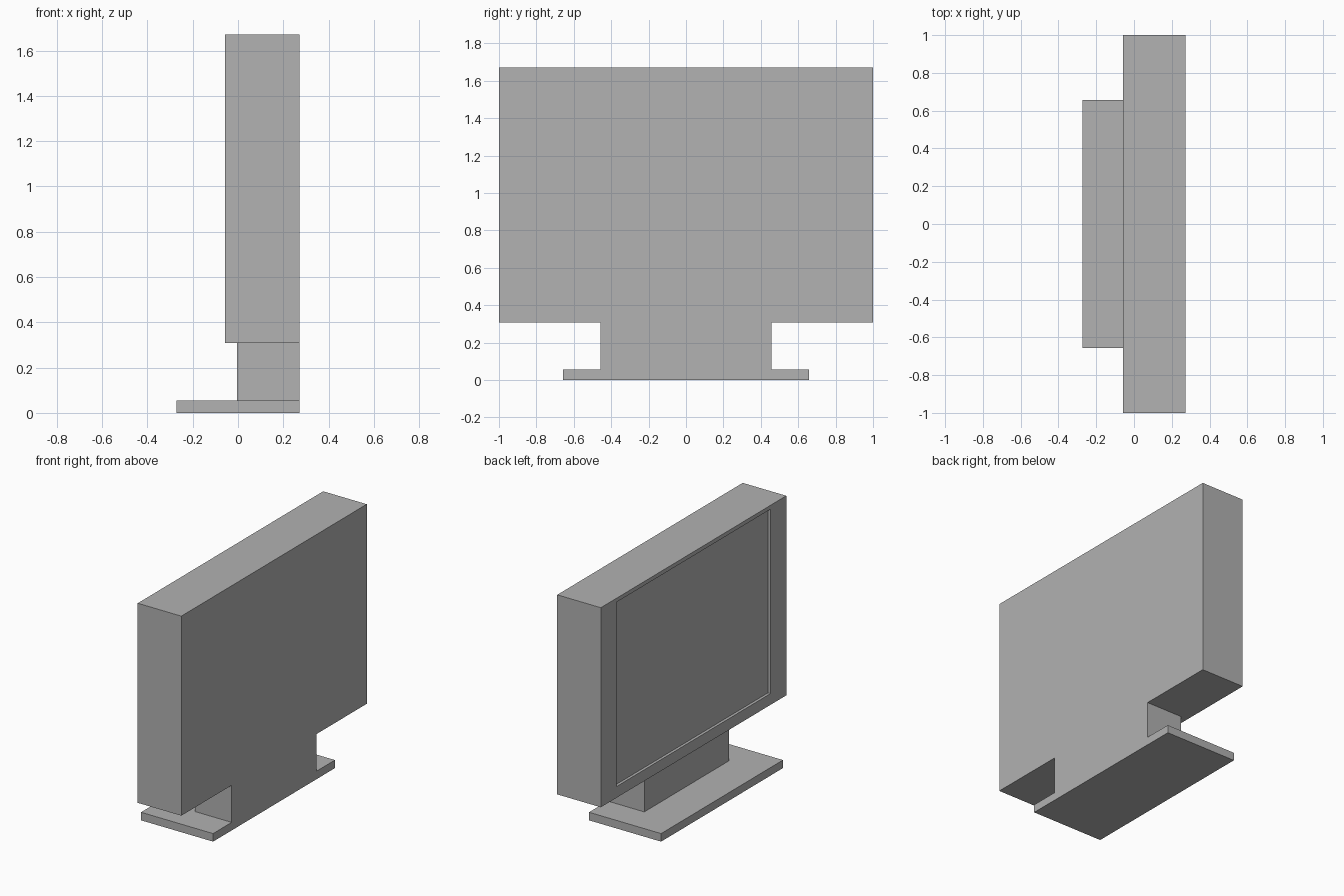
import bpy
import bmesh

cube = bpy.data.objects.get("Cube")
if cube:
    bpy.data.objects.remove(cube, do_unlink=True)

# Single plain grey
GREY = (0.445, 0.445, 0.445, 1.0)
grey = bpy.data.materials.new("plain grey")
grey.use_nodes = True
grey.diffuse_color = GREY
grey.node_tree.nodes["Principled BSDF"].inputs["Base Color"].default_value = GREY


def box_mesh(lo, hi):
    """Axis-aligned box as a bmesh."""
    bm = bmesh.new()
    bmesh.ops.create_cube(bm, size=1.0)
    for v in bm.verts:
        v.co = [l + (c + 0.5) * (h - l) for c, l, h in zip(v.co, lo, hi)]
    bm.normal_update()
    return bm


def finish(name, bm):
    bmesh.ops.recalc_face_normals(bm, faces=bm.faces)
    mesh = bpy.data.meshes.new(name)
    bm.to_mesh(mesh)
    bm.free()
    mesh.materials.append(grey)
    obj = bpy.data.objects.new(name, mesh)
    bpy.context.collection.objects.link(obj)
    return obj


BACK = 0.272          # shared flush rear plane
BASE_TOP, NECK_TOP, TOP = 0.055, 0.308, 1.67

# Foot plate and the block that carries the display
finish("base", box_mesh((-0.272, -0.657, 0), (BACK, 0.657, BASE_TOP)))
finish("neck", box_mesh((-0.005, -0.457, BASE_TOP), (BACK, 0.457, NECK_TOP)))

# Display housing with a shallow recessed screen on its -x side
bm = box_mesh((-0.057, -1, NECK_TOP), (BACK, 1, TOP))
panel = min(bm.faces, key=lambda f: f.normal.x)
bmesh.ops.inset_individual(bm, faces=[panel], thickness=0.1)
mid = (NECK_TOP + TOP) / 2
for v in panel.verts:
    v.co.y = 0.83 if v.co.y > 0 else -0.83
    v.co.z = 1.643 if v.co.z > mid else 0.385

# Push the screen inwards with straight walls
screen = bmesh.ops.extrude_discrete_faces(bm, faces=[panel])["faces"][0]
bmesh.ops.translate(bm, verts=screen.verts, vec=(0.019, 0, 0))
finish("display", bm)
